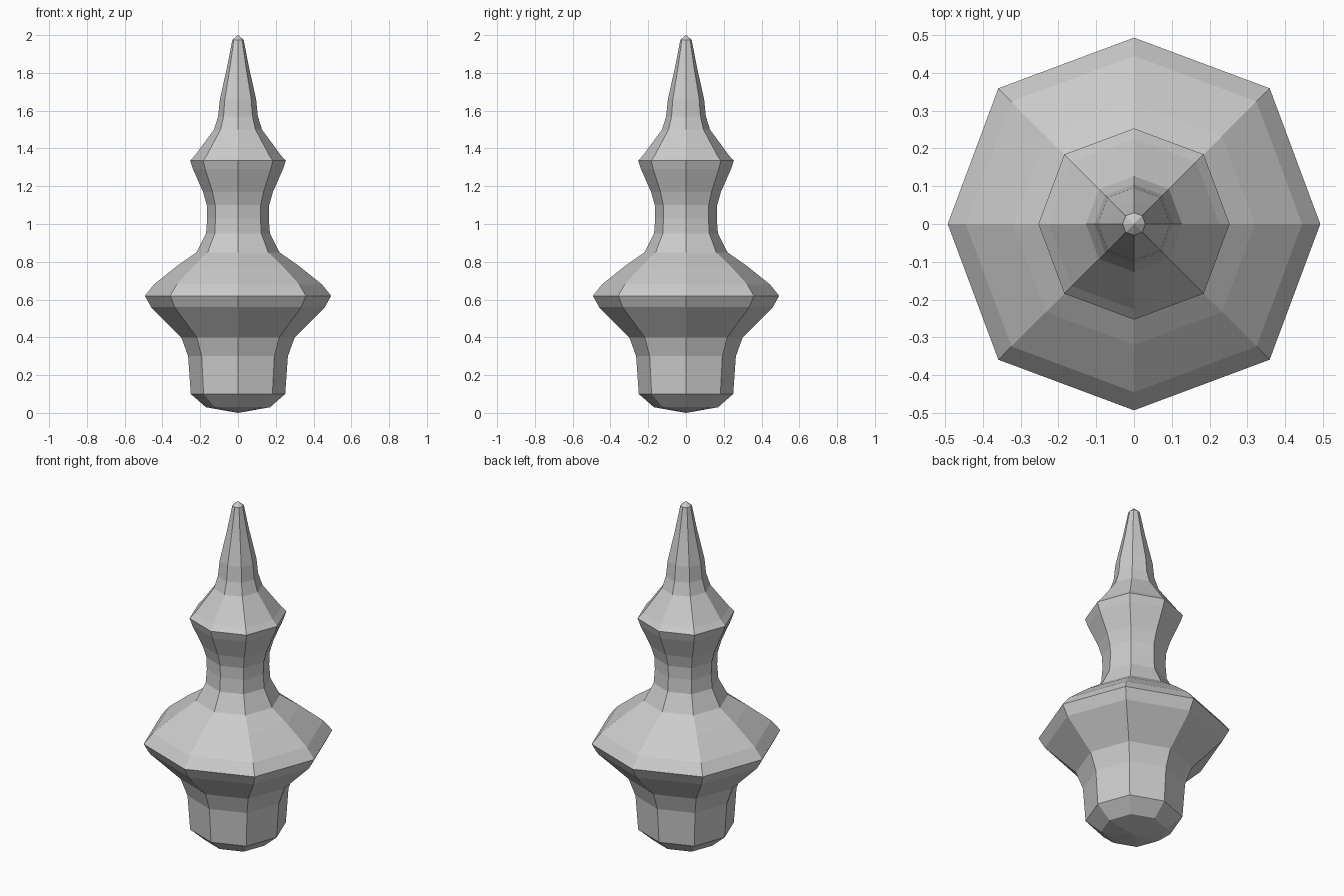
import bpy, bmesh, math

cube = bpy.data.objects.get("Cube")
if cube:
    bpy.data.objects.remove(cube, do_unlink=True)

SIDES = 8

# Turned outline as (radius, height), bottom to top
PROFILE = [
    (.17, .03), (.25, .10), (.264, .30), (.30, .40), (.46, .56), (.493, .62),
    (.445, .68), (.32, .78), (.22, .85), (.169, .95), (.163, 1.03), (.165, 1.10),
    (.185, 1.17), (.238, 1.29), (.253, 1.335), (.226, 1.365), (.127, 1.50),
    (.105, 1.57), (.096, 1.66), (.058, 1.83), (.03, 1.975),
]

# Plain grey
grey = bpy.data.materials.new("light_grey")
grey.use_nodes = True
colour = (.6, .6, .6, 1)
grey.diffuse_color = colour
grey.node_tree.nodes["Principled BSDF"].inputs["Base Color"].default_value = colour

bm = bmesh.new()


def ring(radius, height):
    """Octagonal ring with slightly fuller diagonal corners."""
    verts = []
    for i in range(SIDES):
        a = math.tau * i / SIDES
        r = radius * (1.03 if i % 2 else 1)
        verts.append(bm.verts.new((r * math.cos(a), r * math.sin(a), height)))
    return verts


# Turned body
rings = [ring(r, z) for r, z in PROFILE]
for low, high in zip(rings, rings[1:]):
    for i in range(SIDES):
        j = (i + 1) % SIDES
        bm.faces.new((low[i], low[j], high[j], high[i]))

# Shallow points closing both ends
for end, height in ((rings[0], 0), (rings[-1], 2)):
    tip = bm.verts.new((0, 0, height))
    for i in range(SIDES):
        bm.faces.new((end[i], end[(i + 1) % SIDES], tip))

bmesh.ops.recalc_face_normals(bm, faces=bm.faces[:])
mesh = bpy.data.meshes.new("finial")
bm.to_mesh(mesh)
bm.free()
mesh.materials.append(grey)
finial = bpy.data.objects.new("finial", mesh)
bpy.context.collection.objects.link(finial)
